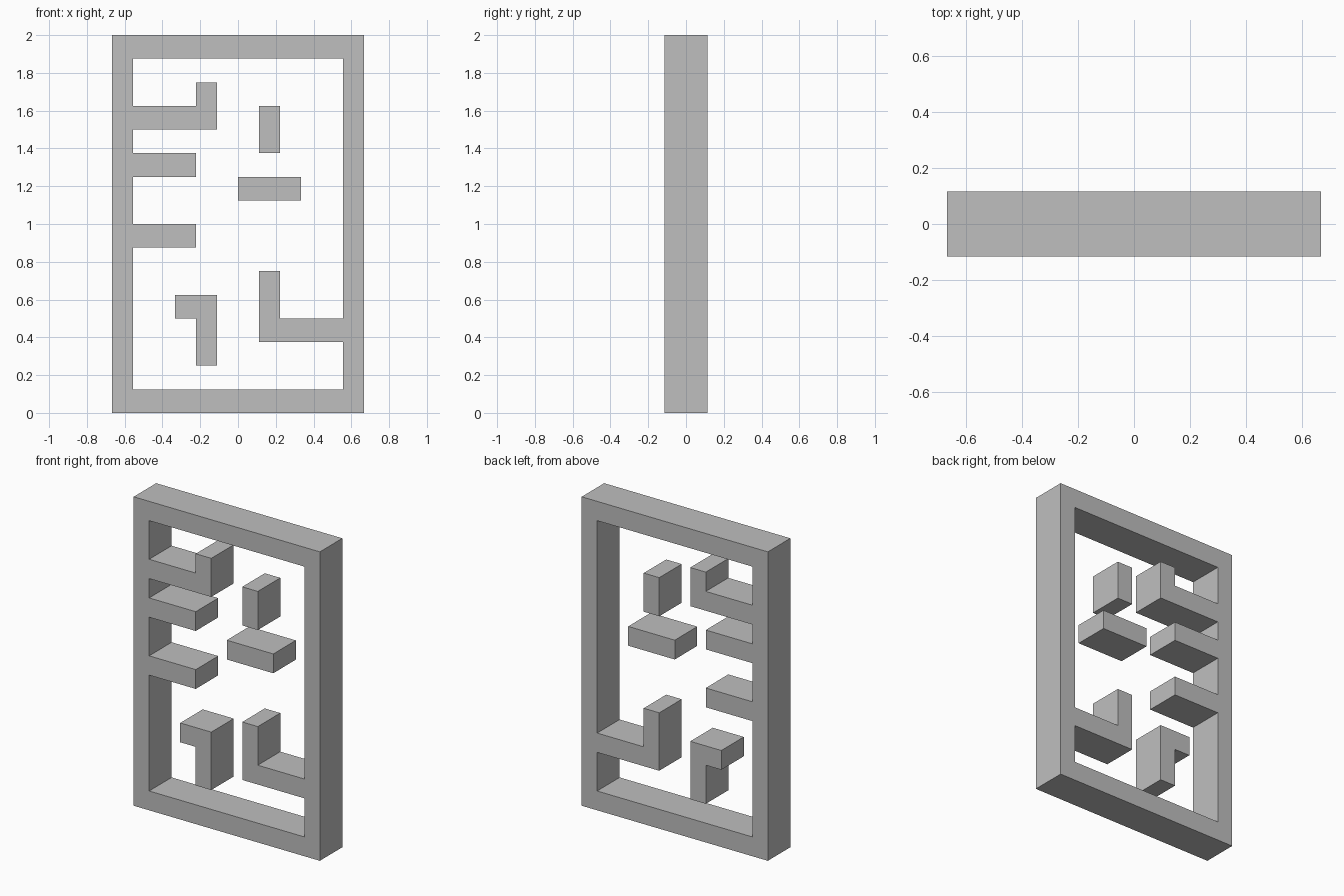
import bpy
import bmesh
from math import radians
from mathutils import Matrix

if "Cube" in bpy.data.objects:
    bpy.data.objects.remove(bpy.data.objects["Cube"], do_unlink=True)

# The panel is drawn on a lattice of 12 columns and 16 rows
COL, ROW, DEPTH = 2 / 18, 2 / 16, 0.23

grey = bpy.data.materials.new("plain grey")
grey.use_nodes = True
grey.diffuse_color = (0.52, 0.52, 0.52, 1)
grey.node_tree.nodes["Principled BSDF"].inputs["Base Color"].default_value = grey.diffuse_color


def slab(name, *outlines):
    """Extrude closed lattice outlines (later ones cut holes) into an upright slab."""
    curve = bpy.data.curves.new(name, "CURVE")
    curve.dimensions = "2D"
    curve.fill_mode = "BOTH"
    curve.extrude = DEPTH / 2
    for outline in outlines:
        spline = curve.splines.new("POLY")
        spline.points.add(len(outline) - 1)
        for point, (c, r) in zip(spline.points, outline):
            point.co = ((c - 6) * COL, r * ROW, 0, 1)
        spline.use_cyclic_u = True
    helper = bpy.data.objects.new(name + " outline", curve)
    bpy.context.collection.objects.link(helper)
    bpy.context.view_layer.update()
    evaluated = helper.evaluated_get(bpy.context.evaluated_depsgraph_get())
    mesh = bpy.data.meshes.new_from_object(evaluated)
    bpy.data.objects.remove(helper, do_unlink=True)

    # Weld the caps to the walls and stand the slab upright
    bm = bmesh.new()
    bm.from_mesh(mesh)
    bmesh.ops.remove_doubles(bm, verts=bm.verts, dist=0.0005)
    bmesh.ops.recalc_face_normals(bm, faces=bm.faces)
    bm.transform(Matrix.Rotation(radians(90), 4, "X"))
    for face in bm.faces:
        face.smooth = False
    bm.to_mesh(mesh)
    bm.free()

    mesh.name = name
    mesh.materials.clear()
    mesh.materials.append(grey)
    obj = bpy.data.objects.new(name, mesh)
    bpy.context.collection.objects.link(obj)
    return obj


def box(c0, r0, c1, r1):
    return [(c0, r0), (c1, r0), (c1, r1), (c0, r1)]


# Frame opening, with the attached shelves stepping into it
right_wall = [(1, 1), (1, 7), (4, 7), (4, 8), (1, 8),
              (1, 10), (4, 10), (4, 11), (1, 11),
              (1, 12), (5, 12), (5, 14), (4, 14), (4, 13), (1, 13), (1, 15)]
left_wall = [(11, 15), (11, 4), (8, 4), (8, 6), (7, 6), (7, 3), (11, 3), (11, 1)]
slab("frame_with_shelves", box(0, 0, 12, 16), right_wall + left_wall)

# Free-standing blocks inside the frame
slab("upright_block", box(7, 11, 8, 13))
slab("level_block", box(6, 9, 9, 10))
slab("hook_block", [(4, 2), (5, 2), (5, 5), (3, 5), (3, 4), (4, 4)])
